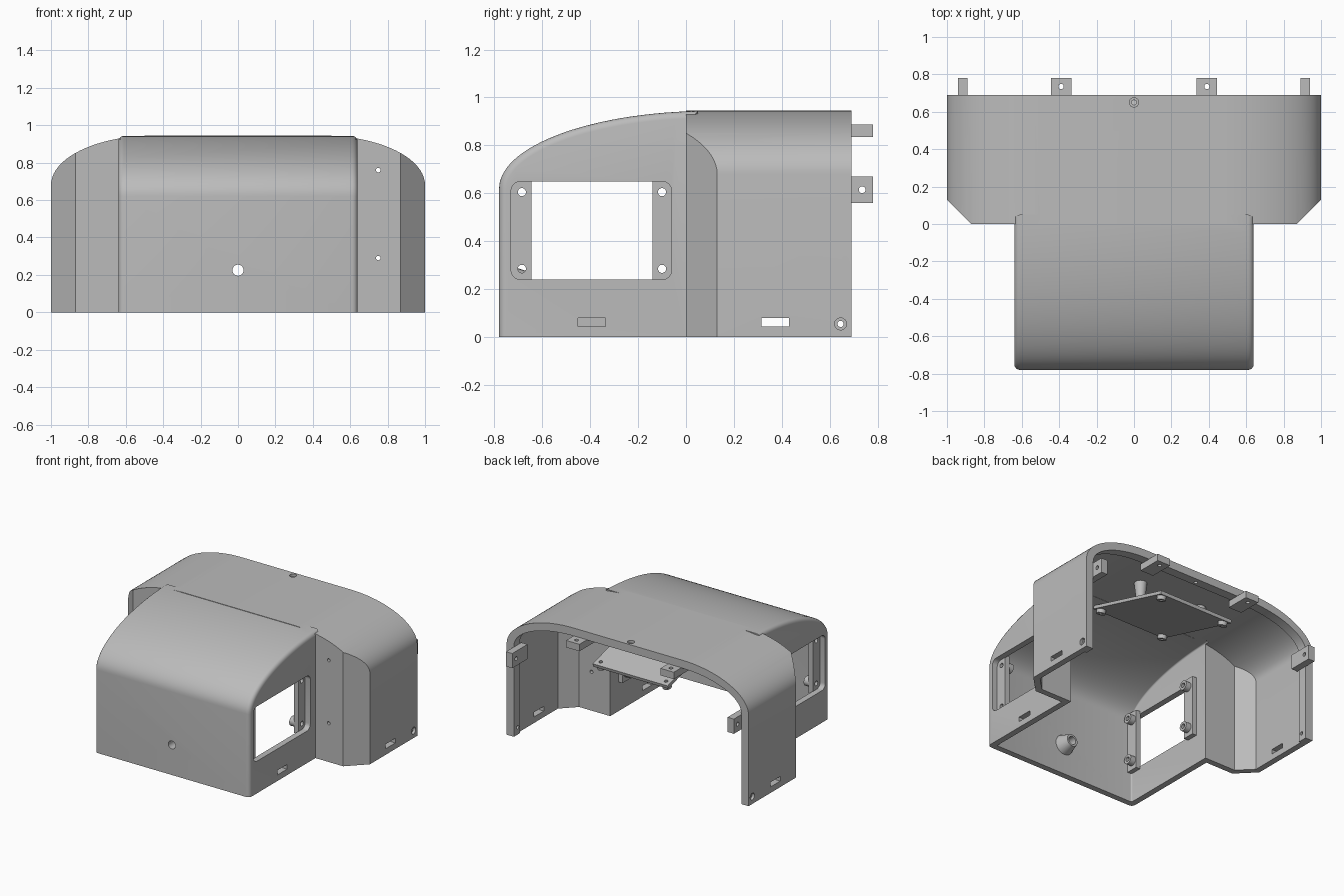
import bpy, bmesh
from math import pi, cos, sin, acos, radians
from mathutils import Matrix, Vector

if "Cube" in bpy.data.objects:
    bpy.data.objects.remove(bpy.data.objects["Cube"], do_unlink=True)

GREY = (0.5, 0.5, 0.5, 1)
grey = bpy.data.materials.new("plain grey")
grey.use_nodes = True
grey.diffuse_color = GREY
grey.node_tree.nodes["Principled BSDF"].inputs["Base Color"].default_value = GREY

WALL, LIP = 0.045, 0.06
TURN = {"X": Matrix.Rotation(pi / 2, 4, "Y"),
        "Y": Matrix.Rotation(-pi / 2, 4, "X"),
        "Z": Matrix.Identity(4)}


def finish(name, bm):
    bmesh.ops.recalc_face_normals(bm, faces=bm.faces[:])
    mesh = bpy.data.meshes.new(name)
    bm.to_mesh(mesh)
    bm.free()
    mesh.materials.append(grey)
    ob = bpy.data.objects.new(name, mesh)
    bpy.context.collection.objects.link(ob)
    return ob


def box(name, lo, hi):
    lo, hi = Vector(lo), Vector(hi)
    bm = bmesh.new()
    mat = Matrix.Translation((lo + hi) / 2) @ Matrix.Diagonal((hi - lo).to_4d())
    mat[3][3] = 1
    bmesh.ops.create_cube(bm, size=1, matrix=mat)
    return finish(name, bm)


def rod(name, centre, axis, length, r, r2=None):
    bm = bmesh.new()
    bmesh.ops.create_cone(bm, cap_ends=True, segments=24, radius1=r,
                          radius2=r if r2 is None else r2, depth=length,
                          matrix=Matrix.Translation(centre) @ TURN[axis])
    return finish(name, bm)


def prism(points, axis, lo, hi):
    bm = bmesh.new()
    place = (lambda p: (lo, p[0], p[1])) if axis == "X" else (lambda p: (p[0], lo, p[1]))
    face = bm.faces.new([bm.verts.new(place(p)) for p in points])
    out = bmesh.ops.extrude_face_region(bm, geom=[face])["geom"]
    step = Vector((hi - lo, 0, 0)) if axis == "X" else Vector((0, hi - lo, 0))
    bmesh.ops.translate(bm, vec=step, verts=[g for g in out if isinstance(g, bmesh.types.BMVert)])
    bmesh.ops.recalc_face_normals(bm, faces=bm.faces[:])
    return bm


def combine(ob, others, how="DIFFERENCE"):
    for other in others:
        mod = ob.modifiers.new("join", "BOOLEAN")
        mod.operation, mod.solver, mod.object = how, "EXACT", other
        with bpy.context.temp_override(object=ob, active_object=ob, selected_objects=[ob]):
            bpy.ops.object.modifier_apply(modifier=mod.name)
        bpy.data.objects.remove(other, do_unlink=True)


def nose(name, t, y_end, bevel):
    """Front hood: curved side profile run across the width."""
    a, b, w = 0.88 - t, 0.324 - t, 0.64 - t
    stop = acos((y_end - 0.1) / a)
    arc = [pi + (stop - pi) * i / 28 for i in range(29)]
    pts = [(0.1 + a * cos(k), 0.62 + b * sin(k)) for k in arc]
    pts = [(-0.78 + t, -0.2)] + pts + [(y_end, -0.2)]
    bm = prism(pts, "X", -w, w)
    rim = [e for e in bm.edges if abs(e.verts[0].co.x - e.verts[1].co.x) < 1e-5]
    bmesh.ops.bevel(bm, geom=rim, offset=bevel, segments=4, profile=0.5, affect="EDGES")
    return finish(name, bm)


def arch(name, t, y0, y1):
    """Rear body: arch section with chamfered front corners."""
    a, b = 0.55 - t, 0.265 - t
    arc = [pi / 2 * i / 20 for i in range(21)]
    half = [(0.45 + a * cos(k), 0.68 + b * sin(k)) for k in arc]
    pts = [(1 - t, -0.2)] + half + [(-x, z) for x, z in reversed(half)] + [(t - 1, -0.2)]
    bm = prism(pts, "Y", y0, y1)
    for s in (-1, 1):
        n = Vector((s, -1, 0)).normalized()
        bmesh.ops.bisect_plane(bm, geom=bm.verts[:] + bm.edges[:] + bm.faces[:],
                               plane_co=Vector((s * 0.87, 0, 0)) - n * t,
                               plane_no=n, clear_outer=True)
        bmesh.ops.holes_fill(bm, edges=[e for e in bm.edges if e.is_boundary], sides=0)
    return finish(name, bm)


# Hollow cover
shell = arch("cover_shell", 0, 0, 0.69)
combine(shell, [nose("hood", 0, 0.05, 0.03)], "UNION")
combine(shell, [arch("rear_void", WALL, WALL, 0.62), arch("lip_void", LIP, 0.6, 0.8),
                nose("hood_void", WALL, 0.08, 0.01),
                box("floor_cut", (-2, -2, -1), (2, 2, 0))])

# Side windows with rounded corners
corner = 0.04
window = []
for cy, cz, start in ((-0.06, 0.65, 0), (-0.73, 0.65, 1), (-0.73, 0.24, 2), (-0.06, 0.24, 3)):
    my = cy - corner if cy > -0.4 else cy + corner
    mz = cz - corner if cz > 0.4 else cz + corner
    for i in range(7):
        k = (start + i / 6) * pi / 2
        window.append((my + corner * cos(k), mz + corner * sin(k)))
cuts = [finish("window_cut", prism(window, "X", -0.8, 0.8))]

# Slots, screw holes and countersinks
cuts.append(box("front_slot", (0.5, -0.45, 0.045), (0.7, -0.335, 0.08)))
cuts.append(rod("front_hole", (0, -0.76, 0.225), "Y", 0.2, 0.03))
cuts += [rod("wall_hole", (0.75, 0, z), "Y", 0.2, 0.012) for z in (0.29, 0.76)]
for s in (-1, 1):
    cuts.append(box("rear_slot", (s * 0.97 - 0.07, 0.315, 0.045), (s * 0.97 + 0.07, 0.43, 0.08)))
    cuts.append(rod("lip_hole", (s * 0.97, 0.645, 0.055), "X", 0.2, 0.013))
    cuts.append(rod("lip_sink", (s, 0.645, 0.055), "X", 0.04, 0.025))
cuts.append(rod("top_hole", (0, 0.65, 0.92), "Z", 0.2, 0.013))
cuts.append(rod("top_sink", (0, 0.65, 0.945), "Z", 0.04, 0.025))
combine(shell, cuts)

# Hollow boss behind the front hole
boss = rod("front_boss", (0, -0.695, 0.225), "Y", 0.09, 0.075, 0.045)
combine(boss, [rod("cut", (0, -0.7, 0.225), "Y", 0.3, 0.03)])
parts = [shell, boss]

for s, side in ((1, "left"), (-1, "right")):
    # Recessed mounting strips and their bosses
    for y0, y1, yc, end in ((-0.737, -0.645, -0.685, "front"), (-0.14, -0.05, -0.1, "back")):
        xs = sorted((s * 0.56, s * 0.598))
        strip = box(f"{side}_{end}_window_strip", (xs[0], y0, 0.22), (xs[1], y1, 0.67))
        combine(strip, [rod("cut", (s * 0.58, yc, z), "X", 0.2, 0.017) for z in (0.285, 0.605)])
        parts.append(strip)
        for z, level in ((0.285, "lower"), (0.605, "upper")):
            knob = rod(f"{side}_{end}_{level}_window_boss", (s * 0.54, yc, z), "X", 0.045, 0.035)
            combine(knob, [rod("cut", (s * 0.54, yc, z), "X", 0.2, 0.017)])
            parts.append(knob)

    # Rear fixing tabs
    tab = box(f"{side}_top_tab", (s * 0.39 - 0.055, 0.6, 0.835), (s * 0.39 + 0.055, 0.78, 0.887))
    combine(tab, [rod("cut", (s * 0.39, 0.735, 0.86), "Z", 0.2, 0.014)])
    xs = sorted((s * 0.89, s * 0.942))
    ear = box(f"{side}_side_tab", (xs[0], 0.6, 0.56), (xs[1], 0.78, 0.67))
    combine(ear, [rod("cut", (s * 0.915, 0.735, 0.615), "X", 0.2, 0.014)])
    parts += [tab, ear, rod(f"{side}_tray_hanger", (s * 0.26, 0.38, 0.835), "Z", 0.14, 0.03, 0.045)]

# Sloping tray under the roof
slope = Matrix.Translation((0, 0.3, 0.79)) @ Matrix.Rotation(-0.27, 4, "X")
tray = box("tray", (-0.31, -0.37, -0.012), (0.31, 0.37, 0.012))
spots = [(x, y) for x in (-0.27, 0.27) for y in (-0.33, 0.33)]
combine(tray, [rod("cut", (x, y, 0), "Z", 0.2, 0.013) for x, y in spots])
tray_parts = [tray]
for i, (x, y) in enumerate(spots):
    foot = rod(f"tray_boss_{i + 1}", (x, y, -0.025), "Z", 0.03, 0.032)
    combine(foot, [rod("cut", (x, y, 0), "Z", 0.2, 0.013)])
    tray_parts.append(foot)
for ob in tray_parts:
    ob.data.transform(slope)
parts += tray_parts

# Soft shading on curves, crisp edges elsewhere
bpy.ops.object.select_all(action="DESELECT")
for ob in parts:
    ob.select_set(True)
bpy.context.view_layer.objects.active = shell
bpy.ops.object.shade_smooth_by_angle(angle=radians(30))
